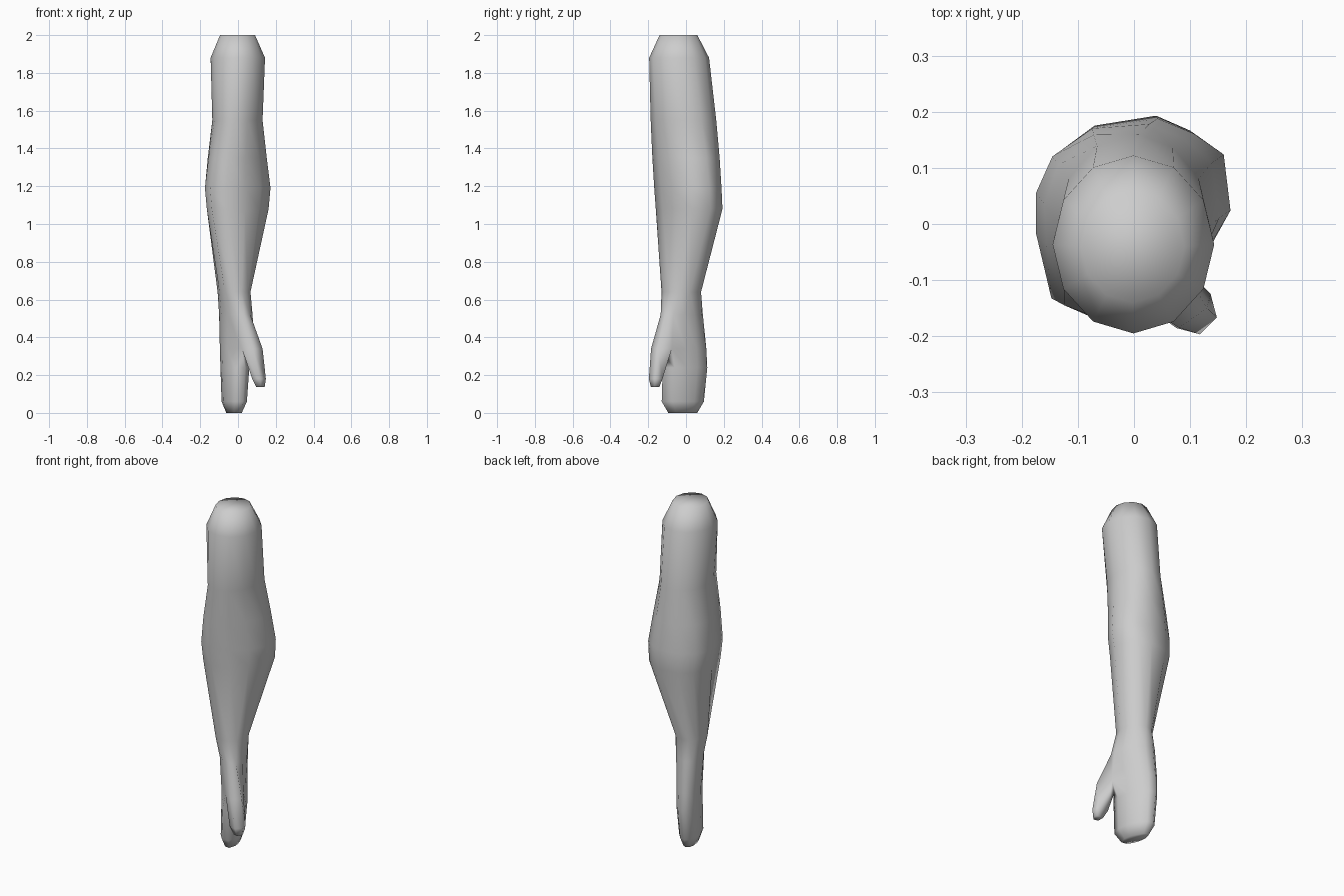
import bpy, bmesh, math
from mathutils import Vector

if "Cube" in bpy.data.objects:
    bpy.data.objects.remove(bpy.data.objects["Cube"])

SIDES = 12
# Unit cross-section of the muscular elbow, counter-clockwise from +x
ELBOW = [(1, .08), (.93, .64), (.62, .85), (.25, 1), (-.42, .9), (-.83, .62),
         (-1, .25), (-1, -.14), (-.84, -.8), (-.35, -1), (.23, -.8), (.7, -.45)]
ROUND_ANGLES = [i * 360 / SIDES for i in range(SIDES)]
HAND_ANGLES = ROUND_ANGLES[:10] + [315]      # last one continues the thumb web

bm = bmesh.new()


def section(z, x0, x1, y0, y1, elbow=0, skew=0, angles=ROUND_ANGLES):
    """Skewed ellipse fitted to a box, blended towards the elbow shape."""
    pts = []
    for i, a in enumerate(angles):
        t = math.radians(a)
        u, v = math.cos(t), math.sin(t - skew)
        if elbow:
            u += (ELBOW[i][0] - u) * elbow
            v += (ELBOW[i][1] - v) * elbow
        pts.append(Vector(((x0 + x1) / 2 + u * (x1 - x0) / 2,
                           (y0 + y1) / 2 + v * (y1 - y0) / 2, z)))
    return pts


def add(pts):
    return [bm.verts.new(p) for p in pts]


def bridge(upper, lower):
    n = len(upper)
    for i in range(n):
        j = (i + 1) % n
        bm.faces.new((upper[i], lower[i], lower[j], upper[j]))


def loft(ring, sections):
    for pts in sections:
        new = add(pts)
        bridge(ring, new)
        ring = new
    return ring


# Shoulder, upper arm, elbow, forearm and wrist
top = add(section(2, -.095, .09, -.14, .06))
bm.faces.new(top)
split = loft(top, [
    section(1.88, -.145, .143, -.195, .122),
    section(1.55, -.136, .13, -.187, .16, .35),
    section(1.35, -.16, .152, -.178, .178, .8),
    section(1.19, -.175, .172, -.168, .188, 1),
    section(1.08, -.165, .162, -.16, .193, 1),
    section(.64, -.108, .066, -.13, .08, .15, .1),
    section(.52, -.1, .077, -.135, .09, 0, .4),
])

# Palm section, pulled out towards the thumb
palm = section(.34, -.096, .06, -.125, .108, 0, .45)
palm[9], palm[10] = Vector((.02, -.145, .34)), Vector((.08, -.185, .34))
palm[11], palm[0] = Vector((.13, -.15, .34)), Vector((.088, -.075, .34))
split = loft(split, [palm])
web = bm.verts.new((.048, -.105, .29))

# Mitten hand
hand = loft(split[:10] + [web], [
    section(.24, -.093, .06, -.13, .113, 0, .45, HAND_ANGLES),
    section(.06, -.087, .047, -.135, .095, 0, .45, HAND_ANGLES),
    section(0, -.062, .02, -.098, .06, 0, .45, HAND_ANGLES),
])
bm.faces.new(list(reversed(hand)))


# Thumb
def thumb_section(x, y, z, r):
    return [Vector((x + r * math.cos(math.radians(a)), y + r * math.sin(math.radians(a)), z))
            for a in (225, 285, 345, 45, 135)]


thumb = loft(split[9:] + [split[0], web], [
    thumb_section(.106, -.155, .18, .043),
    thumb_section(.115, -.16, .137, .027),
])
bm.faces.new(list(reversed(thumb)))

bmesh.ops.recalc_face_normals(bm, faces=bm.faces)
for f in bm.faces:
    f.smooth = True
mesh = bpy.data.meshes.new("arm")
bm.to_mesh(mesh)
bm.free()

grey = bpy.data.materials.new("light grey")
grey.diffuse_color = (.61, .61, .61, 1)
grey.use_nodes = True
grey.node_tree.nodes["Principled BSDF"].inputs["Base Color"].default_value = grey.diffuse_color
mesh.materials.append(grey)
arm = bpy.data.objects.new("arm", mesh)
bpy.context.collection.objects.link(arm)
